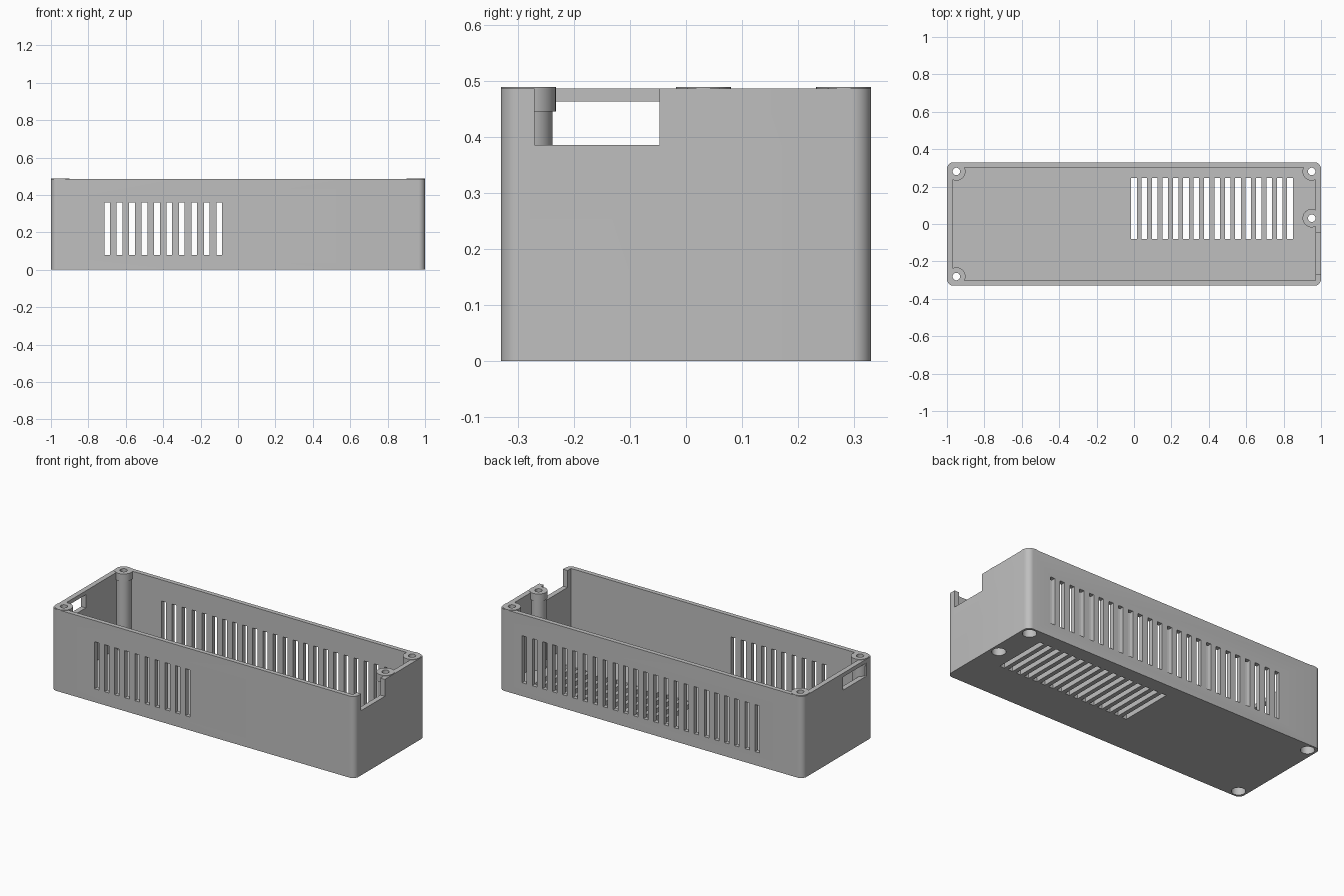
import bpy, bmesh, math
from mathutils import Matrix, Vector

cube = bpy.data.objects.get("Cube")
if cube:
    bpy.data.objects.remove(cube, do_unlink=True)

GREY = (0.52, 0.52, 0.52, 1)
mat = bpy.data.materials.new("plain_grey")
mat.use_nodes = True
mat.diffuse_color = GREY
mat.node_tree.nodes["Principled BSDF"].inputs["Base Color"].default_value = GREY

HX, HY, WALL_TOP, POST_TOP = 1.0, 0.33, 0.486, 0.489
WALL = 0.03
POSTS = [(-0.95, 0.281), (0.95, 0.281), (0.95, 0.031), (-0.95, -0.281)]


def finish(name, bm):
    bmesh.ops.recalc_face_normals(bm, faces=bm.faces)
    mesh = bpy.data.meshes.new(name)
    bm.to_mesh(mesh)
    bm.free()
    mesh.materials.append(mat)
    ob = bpy.data.objects.new(name, mesh)
    bpy.context.collection.objects.link(ob)
    return ob


def add_box(bm, x, y, z):
    """Box from three (low, high) ranges."""
    size = Vector((x[1] - x[0], y[1] - y[0], z[1] - z[0]))
    mid = Vector((sum(x), sum(y), sum(z))) / 2
    m = Matrix.Translation(mid) @ Matrix.Diagonal(size.to_4d())
    return bmesh.ops.create_cube(bm, size=1, matrix=m)["verts"]


def add_lathe(bm, centre, profile, sides=40):
    """Closed turned solid from (radius, height) points, bottom to top."""
    rings = []
    for r, z in profile:
        rings.append([bm.verts.new((centre[0] + r * math.cos(a), centre[1] + r * math.sin(a), z))
                      for a in (2 * math.pi * i / sides for i in range(sides))])
    for low, high in zip(rings, rings[1:]):
        for i in range(sides):
            j = (i + 1) % sides
            bm.faces.new((low[i], low[j], high[j], high[i]))
    bm.faces.new(rings[0][::-1])
    bm.faces.new(rings[-1])


def cut(ob, cutter):
    mod = ob.modifiers.new("cut", "BOOLEAN")
    mod.operation = "DIFFERENCE"
    mod.solver = "EXACT"
    mod.object = cutter
    bpy.context.view_layer.objects.active = ob
    bpy.ops.object.modifier_apply(modifier=mod.name)


def smooth(ob):
    bpy.ops.object.select_all(action="DESELECT")
    ob.select_set(True)
    bpy.context.view_layer.objects.active = ob
    bpy.ops.object.shade_smooth_by_angle(angle=math.radians(30))


# Outer block with rounded upright corners
bm = bmesh.new()
add_box(bm, (-HX, HX), (-HY, HY), (0, WALL_TOP))
upright = [e for e in bm.edges if abs(e.verts[0].co.z - e.verts[1].co.z) > 0.1]
bmesh.ops.bevel(bm, geom=upright, offset=0.035, segments=8, profile=0.5, affect="EDGES")
shell = finish("case_shell", bm)

# Inner cavity
bm = bmesh.new()
add_box(bm, (-HX + WALL, HX - WALL), (-HY + 0.027, HY - 0.027), (WALL, 0.7))
cavity = finish("cavity_cutter", bm)

# Vent slots, side window and open notch
bm = bmesh.new()
SLOT = 0.015
for i in range(24):
    x = -0.7 + i / 15
    span = (x - SLOT, x + SLOT)
    add_box(bm, span, (0.28, 0.4), (0.08, 0.36))
    if i < 10:
        add_box(bm, span, (-0.4, -0.28), (0.08, 0.36))
for i in range(16):
    x = i * 0.0556
    add_box(bm, (x - SLOT, x + SLOT), (-0.08, 0.245), (-0.1, 0.05))
add_box(bm, (-1.1, -0.96), (-0.27, -0.047), (0.385, 0.463))
add_box(bm, (0.96, 1.1), (-0.27, -0.047), (0.385, 0.7))
openings = finish("opening_cutter", bm)

# Stepped screw bores, wide from below and narrow at the top
bm = bmesh.new()
for p in POSTS:
    add_lathe(bm, p, [(0.038, -0.1), (0.038, 0.43), (0.02, 0.43), (0.02, 0.7)])
bores = finish("bore_cutter", bm)

for cutter in (cavity, openings, bores):
    cut(shell, cutter)
smooth(shell)

# Screw posts with a wider head
for i, p in enumerate(POSTS):
    bm = bmesh.new()
    add_lathe(bm, p, [(0.043, 0.01), (0.043, 0.445), (0.049, 0.445), (0.049, POST_TOP)])
    post = finish(f"screw_post_{i + 1}", bm)
    cut(post, bores)
    smooth(post)

for cutter in (cavity, openings, bores):
    bpy.data.objects.remove(cutter, do_unlink=True)
